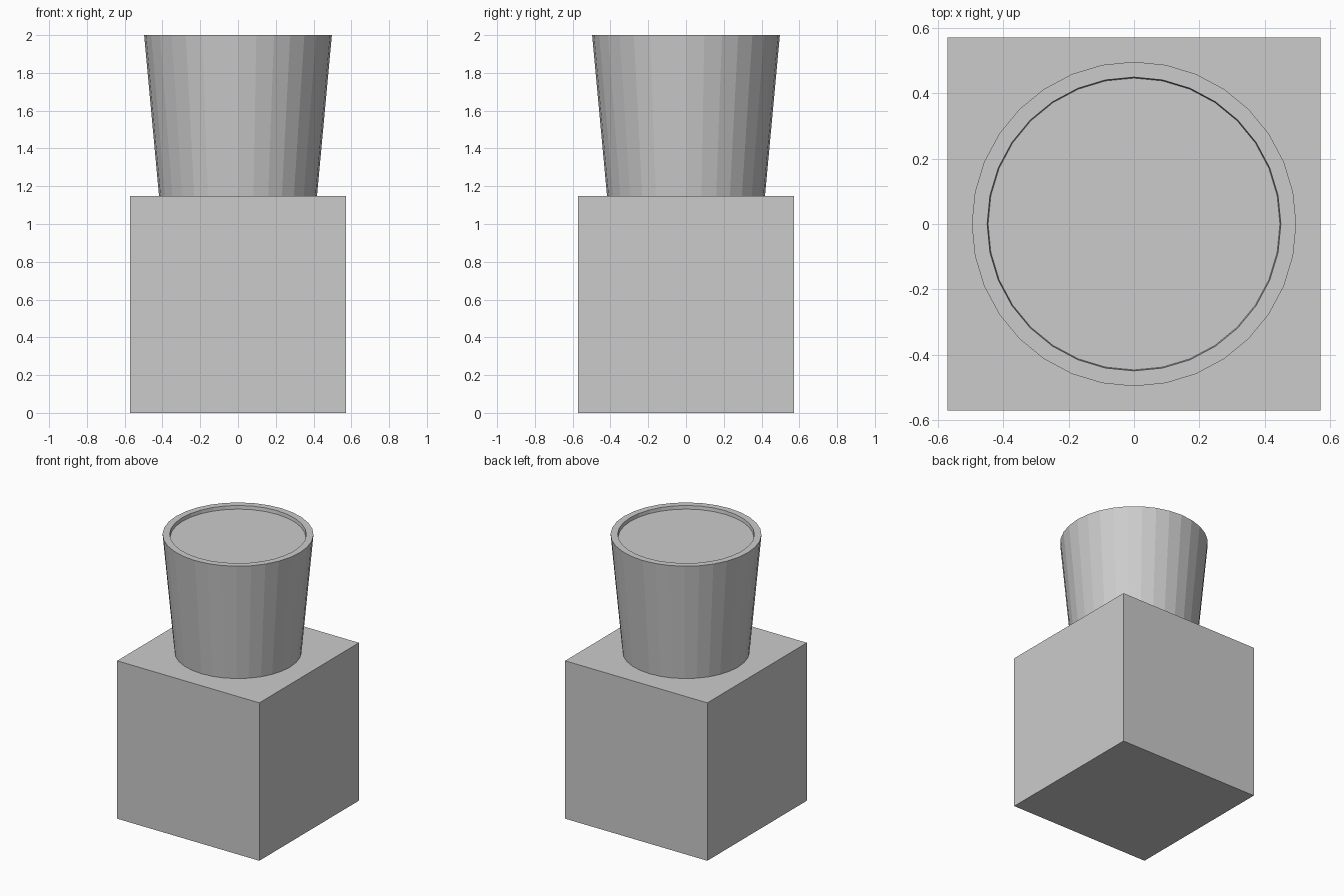
import bpy, bmesh, math

if "Cube" in bpy.data.objects:
    bpy.data.objects.remove(bpy.data.objects["Cube"])

BOX_W, BOX_H, SIDES = 1.143, 1.147, 32


def finish(bm, name):
    bmesh.ops.recalc_face_normals(bm, faces=bm.faces)
    mesh = bpy.data.meshes.new(name)
    bm.to_mesh(mesh)
    bm.free()
    obj = bpy.data.objects.new(name, mesh)
    bpy.context.collection.objects.link(obj)
    return obj


# Square pedestal
bm = bmesh.new()
bmesh.ops.create_cube(bm, size=1)
for v in bm.verts:
    v.co.x *= BOX_W
    v.co.y *= BOX_W
    v.co.z = (v.co.z + 0.5) * BOX_H
finish(bm, "pedestal")

# Tapered pot: outer wall, flat rim and shallow recessed fill
profile = [(0.418, BOX_H), (0.497, 2.0), (0.45, 2.0), (0.447, 1.975)]
bm = bmesh.new()
rings = []
for r, z in profile:
    rings.append([bm.verts.new((r * math.cos(i * math.tau / SIDES),
                                r * math.sin(i * math.tau / SIDES), z))
                  for i in range(SIDES)])
for a, b in zip(rings, rings[1:]):
    for i in range(SIDES):
        j = (i + 1) % SIDES
        bm.faces.new((a[i], a[j], b[j], b[i]))
bm.faces.new(rings[0][::-1])
bm.faces.new(rings[-1])
finish(bm, "pot")
